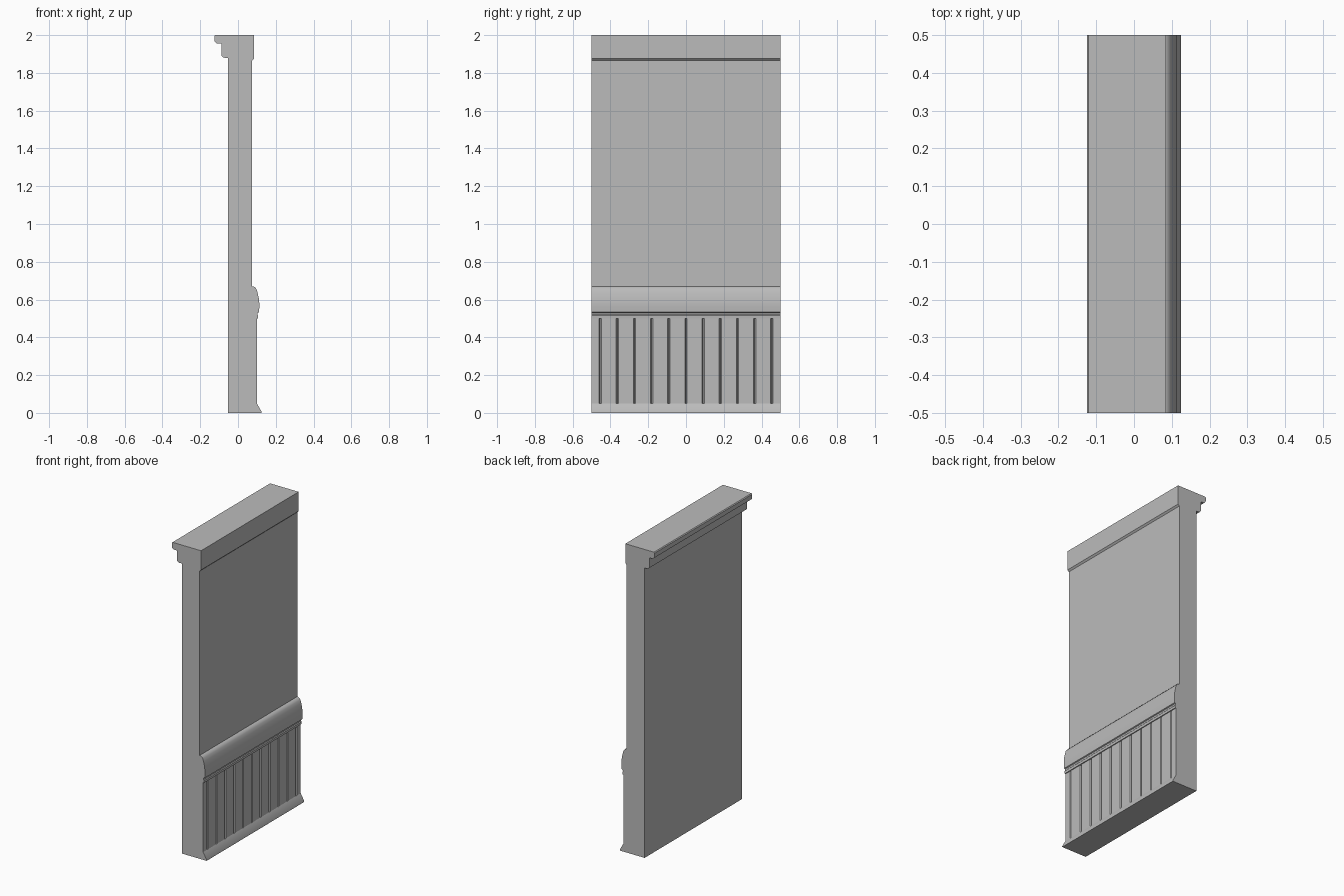
import bpy, bmesh, math
from mathutils import Vector

cube = bpy.data.objects.get("Cube")
if cube:
    bpy.data.objects.remove(cube, do_unlink=True)

grey = bpy.data.materials.new("plaster_grey")
grey.use_nodes = True
colour = (0.5, 0.5, 0.5, 1)
grey.diffuse_color = colour
grey.node_tree.nodes["Principled BSDF"].inputs["Base Color"].default_value = colour


def extrude(name, points, offset):
    """Extrude a closed 3D outline along an offset into a solid."""
    bm = bmesh.new()
    face = bm.faces.new([bm.verts.new(p) for p in points])
    ext = bmesh.ops.extrude_face_region(bm, geom=[face], use_keep_orig=True)
    moved = [v for v in ext["geom"] if isinstance(v, bmesh.types.BMVert)]
    bmesh.ops.translate(bm, verts=moved, vec=Vector(offset))
    bmesh.ops.recalc_face_normals(bm, faces=bm.faces)
    mesh = bpy.data.meshes.new(name)
    bm.to_mesh(mesh)
    bm.free()
    mesh.materials.append(grey)
    ob = bpy.data.objects.new(name, mesh)
    bpy.context.collection.objects.link(ob)
    bpy.context.view_layer.objects.active = ob
    ob.select_set(True)
    bpy.ops.object.shade_smooth_by_angle(angle=math.radians(30))
    ob.select_set(False)
    return ob


def moulding(name, profile):
    """Run an (x, z) profile along the full width of the wall."""
    return extrude(name, [(x, -0.5, z) for x, z in profile], (0, 1, 0))


def arc(cx, cz, r, start, end, steps=6):
    angles = [math.radians(start + (end - start) * i / steps) for i in range(steps + 1)]
    return [(cx + r * math.cos(a), cz + r * math.sin(a)) for a in angles]


BACK, FACE, PANEL = -0.053, 0.075, 0.1

# Plain wall slab
moulding("wall", [(BACK, 0), (FACE, 0), (FACE, 1.9), (BACK, 1.9)])

# Sloped skirting at the floor
moulding("baseboard", [(FACE, 0), (0.125, 0), (0.125, 0.006), (PANEL, 0.05), (FACE, 0.05)])

# Wainscot boards, separated by V grooves
plan = [(FACE, -0.5), (PANEL, -0.5)]
for i in range(-5, 6):
    y = i / 11
    plan += [(PANEL, y - 0.006), (PANEL - 0.01, y), (PANEL, y + 0.006)]
plan += [(PANEL, 0.5), (FACE, 0.5)]
extrude("wainscot", [(x, y, 0.05) for x, y in plan], (0, 0, 0.45))

# Chair rail with a rounded face and a small bead below
moulding("chair_rail", [(FACE, 0.5), (0.106, 0.5), (0.107, 0.515), (0.103, 0.52),
                        (0.104, 0.53), (0.111, 0.533), (0.113, 0.56), (0.113, 0.58),
                        (0.110, 0.607), (0.104, 0.635), (0.098, 0.655),
                        (0.090, 0.665), (0.08, 0.67), (FACE, 0.67)])

# Cap with a stepped, rounded cornice on the back
moulding("cornice", [(0.085, 2), (-0.12, 2), (-0.125, 1.995)]
         + arc(-0.105, 1.975, 0.02, 180, 270)
         + [(-0.088, 1.955), (-0.088, 1.9)]
         + arc(-0.07, 1.898, 0.018, 180, 270)
         + [(BACK, 1.88), (FACE, 1.865), (0.085, 1.875)])
